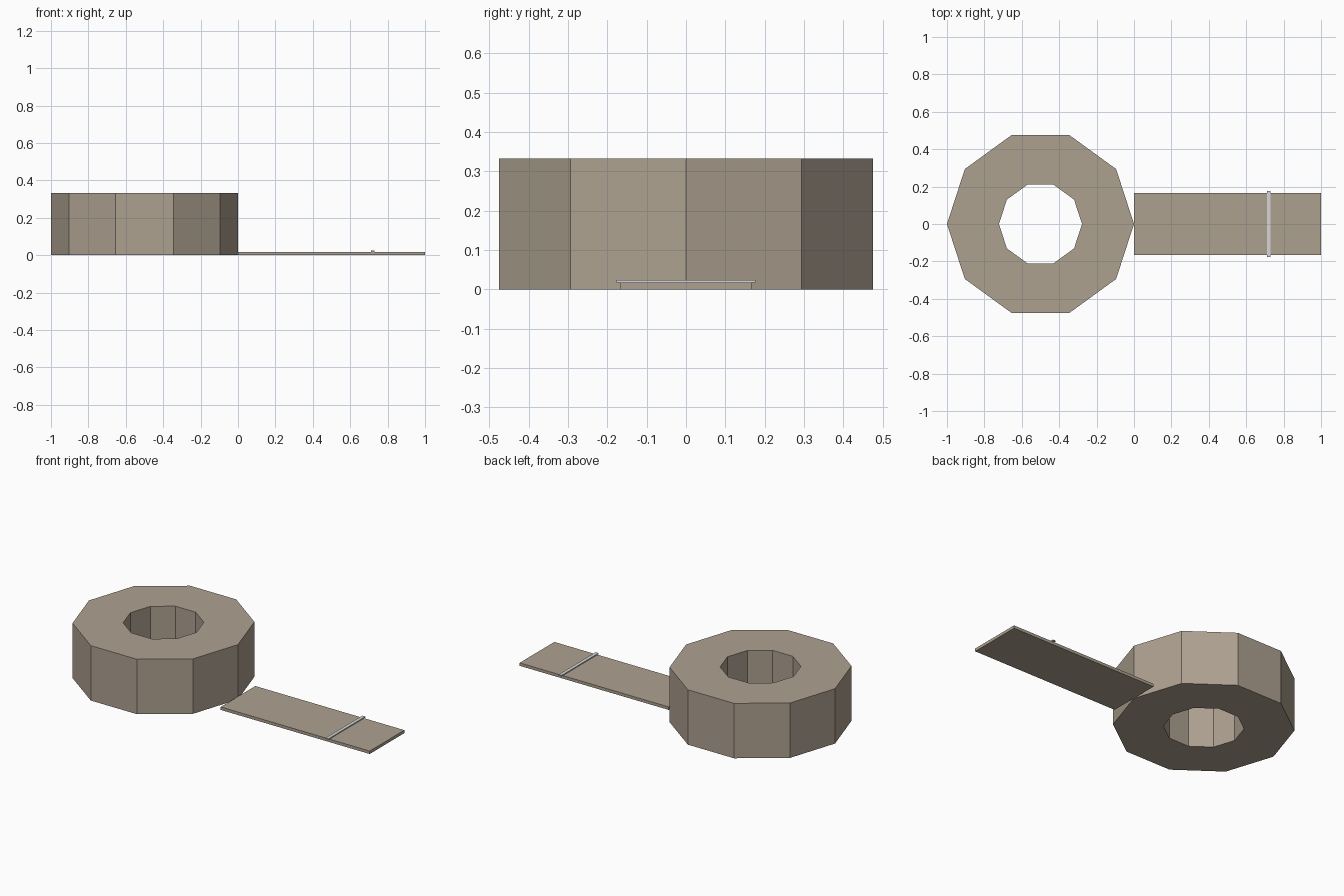
import bpy
import bmesh
from math import cos, sin, tau

cube = bpy.data.objects.get("Cube")
if cube:
    bpy.data.objects.remove(cube, do_unlink=True)


def make_material(name, color):
    mat = bpy.data.materials.new(name)
    mat.use_nodes = True
    mat.diffuse_color = color
    mat.node_tree.nodes["Principled BSDF"].inputs["Base Color"].default_value = color
    return mat


def add_object(name, bm, mat):
    bmesh.ops.recalc_face_normals(bm, faces=bm.faces)
    mesh = bpy.data.meshes.new(name)
    bm.to_mesh(mesh)
    bm.free()
    mesh.materials.append(mat)
    obj = bpy.data.objects.new(name, mesh)
    bpy.context.collection.objects.link(obj)
    return obj


def add_box(name, low, high, mat):
    bm = bmesh.new()
    bmesh.ops.create_cube(bm, size=1)
    for v in bm.verts:
        v.co = [(a + b) / 2 + c * (b - a) for a, b, c in zip(low, high, v.co)]
    return add_object(name, bm, mat)


def add_ring(name, center_x, outer, inner, height, sides, mat):
    bm = bmesh.new()
    profile = [(outer, 0), (outer, height), (inner, height), (inner, 0)]
    loops = []
    for i in range(sides):
        a = tau * i / sides
        loops.append([bm.verts.new((center_x + r * cos(a), r * sin(a), z))
                      for r, z in profile])
    for i in range(sides):
        here, there = loops[i], loops[(i + 1) % sides]
        for j in range(4):
            k = (j + 1) % 4
            bm.faces.new((here[j], there[j], there[k], here[k]))
    return add_object(name, bm, mat)


tan = make_material("warm grey tape", (0.42, 0.355, 0.28, 1))
silver = make_material("pale grey", (0.66, 0.67, 0.66, 1))

# Ten-sided roll with a hole through it
add_ring("tape_roll", -0.5, 0.5, 0.222, 0.333, 10, tan)

# Flat strip pulled out from the roll
add_box("tape_strip", (0, -0.166, 0), (1, 0.166, 0.018), tan)

# Thin bar lying across the strip
add_box("cross_bar", (0.71, -0.177, 0.018), (0.73, 0.177, 0.024), silver)
